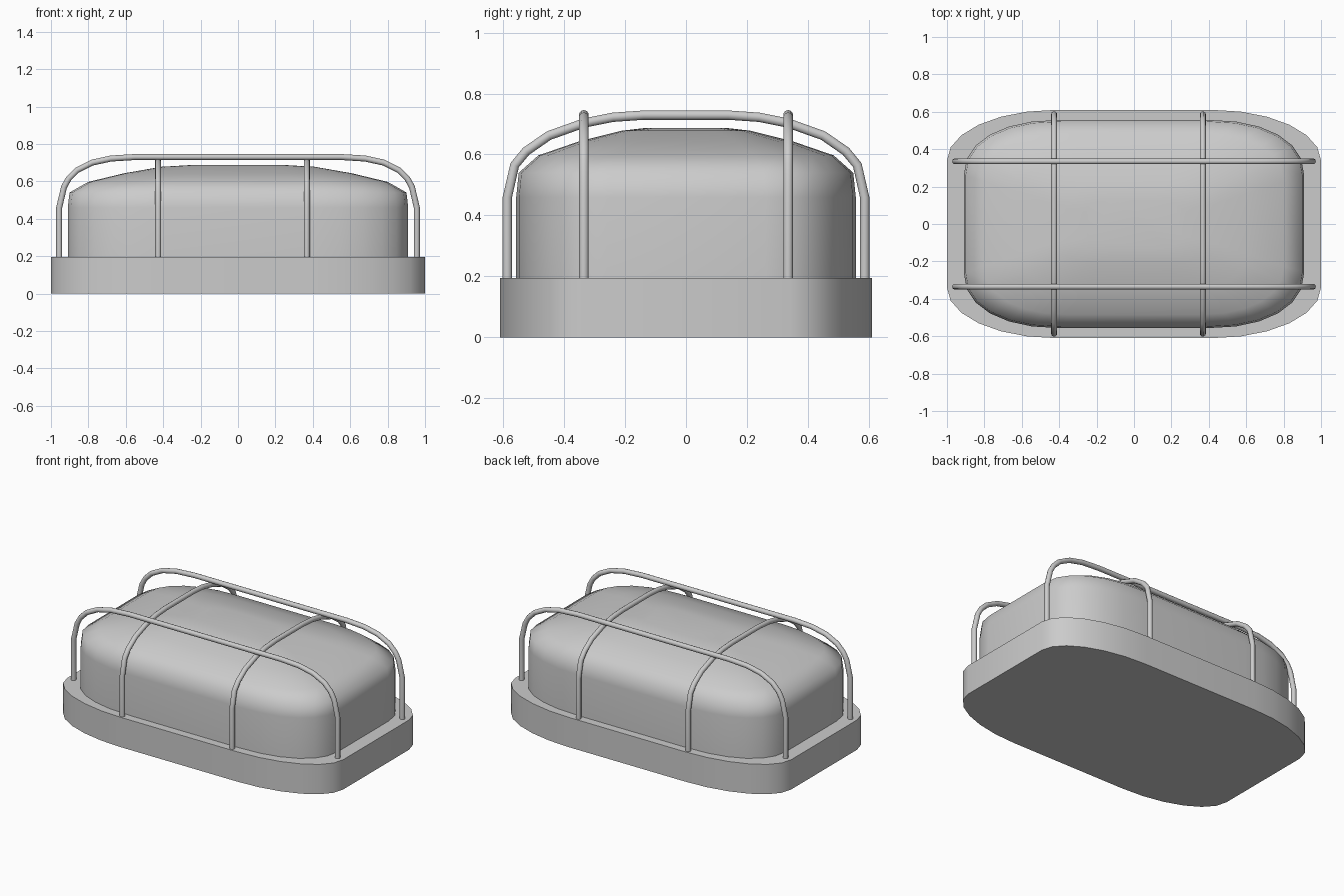
import bpy, bmesh
from math import sin, cos, pi, radians

if "Cube" in bpy.data.objects:
    bpy.data.objects.remove(bpy.data.objects["Cube"])


def outline(hx, hy, cx, cy, power=1.0, n=6):
    """Rounded rectangle with elliptical corners centred on (cx, cy)."""
    quarter = []
    for i in range(n + 1):
        a = i / n * pi / 2
        c, s = max(cos(a), 0) ** power, max(sin(a), 0) ** power
        quarter.append((cx + (hx - cx) * c, cy + (hy - cy) * s))
    pts = quarter + [(-x, y) for x, y in reversed(quarter)]
    return pts + [(-x, -y) for x, y in pts]


def smooth(obj, angle):
    bpy.ops.object.select_all(action='DESELECT')
    obj.select_set(True)
    bpy.context.view_layer.objects.active = obj
    bpy.ops.object.shade_smooth_by_angle(angle=radians(angle))


def loft(name, shape, levels, angle):
    """Stack scaled copies of an outline; levels are (x scale, y scale, z)."""
    bm = bmesh.new()
    rings = [[bm.verts.new((x * sx, y * sy, z)) for x, y in shape]
             for sx, sy, z in levels]
    n = len(shape)
    for lo, hi in zip(rings, rings[1:]):
        for i in range(n):
            j = (i + 1) % n
            bm.faces.new((lo[i], lo[j], hi[j], hi[i]))
    bm.faces.new(rings[0][::-1])
    bm.faces.new(rings[-1])
    bmesh.ops.recalc_face_normals(bm, faces=bm.faces)
    me = bpy.data.meshes.new(name)
    bm.to_mesh(me)
    bm.free()
    obj = bpy.data.objects.new(name, me)
    bpy.context.collection.objects.link(obj)
    smooth(obj, angle)


def wire(name, half, place):
    """Round bar along a half path (u, z), mirrored about u = 0."""
    path = half + [(-u, z) for u, z in reversed(half)]
    cu = bpy.data.curves.new(name, 'CURVE')
    cu.dimensions = '3D'
    cu.bevel_depth = 0.016
    cu.bevel_resolution = 3
    cu.use_fill_caps = True
    sp = cu.splines.new('POLY')
    sp.points.add(len(path) - 1)
    for p, (u, z) in zip(sp.points, path):
        p.co = (*place(u, z), 1)
    obj = bpy.data.objects.new(name, cu)
    bpy.context.collection.objects.link(obj)
    bpy.ops.object.select_all(action='DESELECT')
    obj.select_set(True)
    bpy.context.view_layer.objects.active = obj
    bpy.ops.object.convert(target='MESH')
    smooth(bpy.context.view_layer.objects.active, 50)


# Base plate
loft("base", outline(1.0, 0.61, 0.42, 0.34), [(1, 1, 0), (1, 1, 0.195)], 30)

# Domed lamp cover
loft("cover", outline(0.91, 0.557, 0.39, 0.26, 0.9),
     [(1, 1, 0.19), (1, 1, 0.46), (0.99, 0.985, 0.54), (0.88, 0.87, 0.597),
      (0.67, 0.63, 0.643), (0.45, 0.38, 0.678), (0.28, 0.24, 0.687)], 60)

# Guard wires running lengthwise
long_path = [(0.956, 0.18), (0.956, 0.46), (0.93, 0.57), (0.905, 0.615),
             (0.86, 0.66), (0.78, 0.70), (0.68, 0.722), (0.55, 0.73)]
for side, y in (("front", -0.335), ("back", 0.335)):
    wire(f"long_wire_{side}", long_path, lambda u, z: (u, y, z))

# Guard wires running across
cross_path = [(0.586, 0.18), (0.586, 0.46), (0.562, 0.565), (0.525, 0.61),
              (0.45, 0.662), (0.335, 0.703), (0.24, 0.722), (0.14, 0.729)]
for side, x in (("left", -0.427), ("right", 0.368)):
    wire(f"cross_wire_{side}", cross_path, lambda u, z: (x, u, z))
